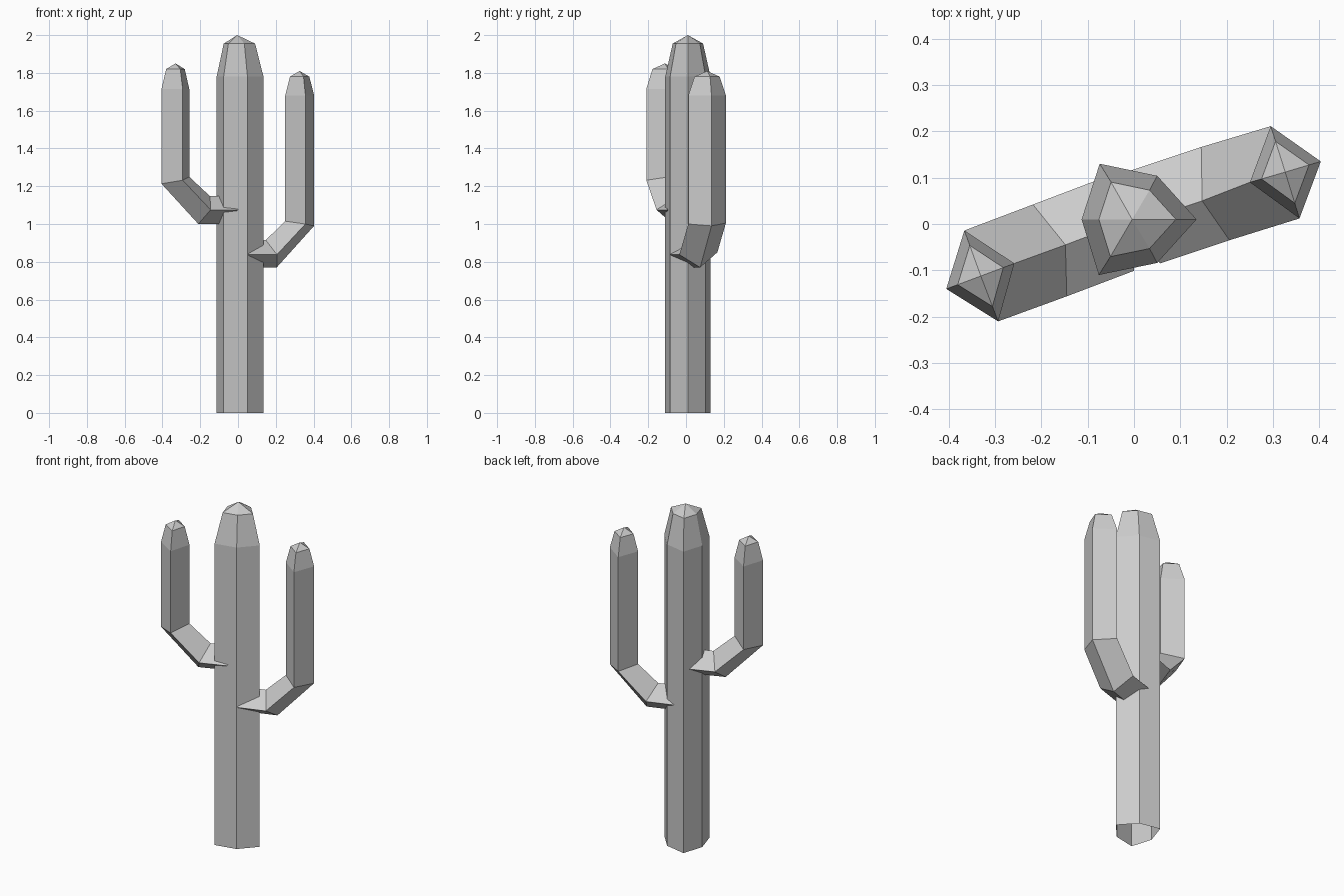
import bpy, bmesh

if "Cube" in bpy.data.objects:
    bpy.data.objects.remove(bpy.data.objects["Cube"])

green_grey = bpy.data.materials.new("light grey")
green_grey.diffuse_color = (0.6, 0.6, 0.6, 1)
green_grey.use_nodes = True
green_grey.node_tree.nodes["Principled BSDF"].inputs["Base Color"].default_value = green_grey.diffuse_color


def loft(name, rings, apex):
    """Skin a stack of rings, left open at the base and closed to a point at the tip."""
    bm = bmesh.new()
    loops = [[bm.verts.new(p) for p in ring] for ring in rings]
    n = len(loops[0])
    for a, b in zip(loops, loops[1:]):
        for i in range(n):
            j = (i + 1) % n
            bm.faces.new((a[i], a[j], b[j], b[i]))
    tip = bm.verts.new(apex)
    for i in range(n):
        bm.faces.new((loops[-1][i], loops[-1][(i + 1) % n], tip))
    bmesh.ops.recalc_face_normals(bm, faces=bm.faces[:])
    mesh = bpy.data.meshes.new(name)
    bm.to_mesh(mesh)
    bm.free()
    mesh.materials.append(green_grey)
    obj = bpy.data.objects.new(name, mesh)
    bpy.context.collection.objects.link(obj)


def level(outline, z, scale=1.0, centre=(0, 0)):
    """Outline at one height, scaled about a centre."""
    cx, cy = centre
    return [(cx + (x - cx) * scale, cy + (y - cy) * scale, z) for x, y in outline]


def arm(name, outline, elbow_z, knee, reach, shoulder_z, cap_z, tip_z):
    """Four-sided arm: root inside the trunk, knee, elbow, upright, tapered cap."""
    c = (sum(p[0] for p in outline) / 4, sum(p[1] for p in outline) / 4)
    root = [(x + reach[0], y + reach[1], z) for x, y, z in knee]
    elbow = [(x, y, z) for (x, y), z in zip(outline, elbow_z)]
    loft(name, [root, knee, elbow, level(outline, shoulder_z),
                level(outline, cap_z, 0.67, c)], (*c, tip_z))


# Trunk: uneven six-sided column, open underneath
trunk = [(0.135, 0.01), (0.05, 0.104), (-0.074, 0.13),
         (-0.113, 0.01), (-0.076, -0.11), (0.05, -0.084)]
mid = (0, 0.01)
loft("trunk", [level(trunk, 0), level(trunk, 1.78), level(trunk, 1.955, 0.67, mid)],
     (-0.004, 0.01, 2.0))

# Arms: corners run back, inner, front, outer
arm("left_arm",
    [(-0.366, -0.014), (-0.258, -0.085), (-0.293, -0.21), (-0.405, -0.14)],
    (1.225, 1.25, 1.232, 1.213),
    [(-0.218, 0.042, 1.075), (-0.148, -0.045, 1.147),
     (-0.145, -0.156, 1.075), (-0.21, -0.07, 1.0)],
    (0.145, 0.055), 1.715, 1.82, 1.85)
arm("right_arm",
    [(0.295, 0.211), (0.25, 0.09), (0.357, 0.012), (0.403, 0.135)],
    (1.005, 1.015, 1.0, 0.99),
    [(0.145, 0.166, 0.85), (0.147, 0.05, 0.915),
     (0.206, -0.035, 0.838), (0.205, 0.075, 0.77)],
    (-0.15, -0.05), 1.68, 1.78, 1.81)
